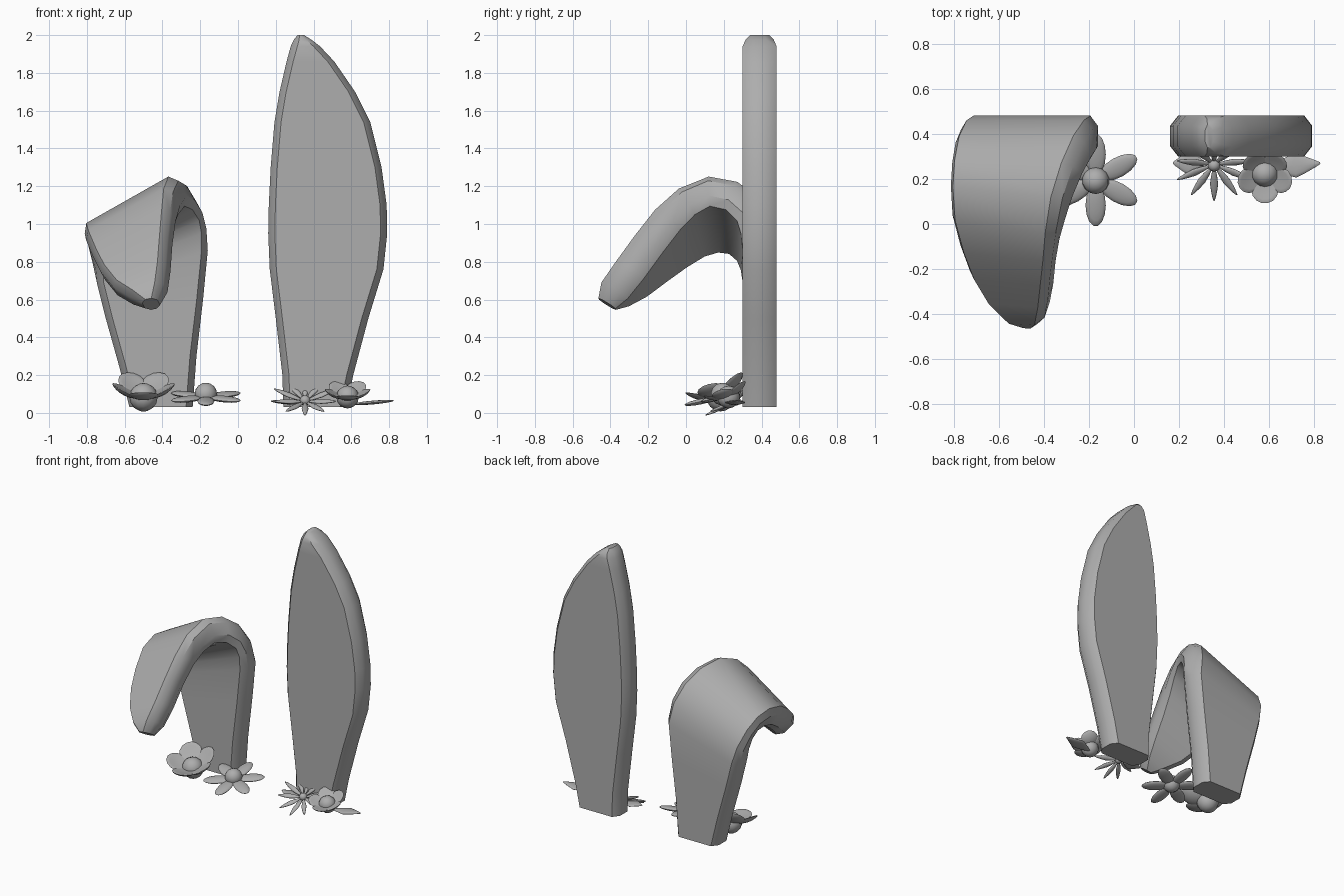
import bpy, bmesh, math
from mathutils import Vector, Matrix

cube = bpy.data.objects.get("Cube")
if cube:
    bpy.data.objects.remove(cube, do_unlink=True)

grey = bpy.data.materials.new("soft_grey")
grey.use_nodes = True
grey.diffuse_color = (0.42, 0.42, 0.42, 1)
grey.node_tree.nodes["Principled BSDF"].inputs["Base Color"].default_value = (0.42, 0.42, 0.42, 1)


def finish(bm, name, angle):
    bmesh.ops.recalc_face_normals(bm, faces=bm.faces)
    mesh = bpy.data.meshes.new(name)
    bm.to_mesh(mesh)
    bm.free()
    mesh.materials.append(grey)
    obj = bpy.data.objects.new(name, mesh)
    bpy.context.collection.objects.link(obj)
    bpy.ops.object.select_all(action="DESELECT")
    obj.select_set(True)
    bpy.context.view_layer.objects.active = obj
    bpy.ops.object.shade_smooth_by_angle(angle=math.radians(angle))
    return obj


# Ears: chamfered slab sections lofted between two edge paths
def loft_ear(name, stations, fold_up):
    """Each station: one edge, other edge, fold angle, half thickness."""
    bm = bmesh.new()
    rings = []
    for a, b, fold, half in stations:
        a, b = Vector(a), Vector(b)
        f = math.radians(fold)
        n = Vector((0, math.cos(f), 0)) + fold_up * math.sin(f)
        across = b - a
        rim = across.normalized() * min(0.035, across.length * 0.3)
        out, mid = n * half, n * half * 0.5
        ring = [a + mid, a + rim + out, b - rim + out, b + mid,
                b - mid, b - rim - out, a + rim - out, a - mid]
        rings.append([bm.verts.new(p) for p in ring])
    for r, s in zip(rings, rings[1:]):
        for i in range(8):
            j = (i + 1) % 8
            bm.faces.new((r[i], r[j], s[j], s[i]))
    bm.faces.new(rings[0])
    bm.faces.new(rings[-1])
    return finish(bm, name, 38)


# Upright ear: height, inner edge, outer edge
outline = [(0.03, 0.24, 0.575), (0.2, 0.235, 0.61), (0.5, 0.2, 0.69), (0.76, 0.168, 0.77),
           (0.95, 0.16, 0.79), (1.1, 0.163, 0.787), (1.3, 0.173, 0.76), (1.54, 0.193, 0.70),
           (1.7, 0.22, 0.62), (1.86, 0.257, 0.51), (1.94, 0.279, 0.435)]
stations = [((x0, 0.39, z), (x1, 0.39, z), 0, 0.09) for z, x0, x1 in outline]
stations.append(((0.295, 0.39, 1.975), (0.39, 0.39, 1.975), 0, 0.075))
stations.append(((0.315, 0.39, 2.0), (0.35, 0.39, 2.0), 0, 0.05))
loft_ear("upright_ear", stations, Vector((0, 0, 1)))

# Floppy ear: rises, folds over a slanted crest and hangs forward
flop = [
    ((-0.575, 0.39, 0.03), (-0.24, 0.39, 0.03), 0, 0.09),
    ((-0.63, 0.39, 0.25), (-0.22, 0.39, 0.3), 0, 0.09),
    ((-0.70, 0.39, 0.5), (-0.185, 0.39, 0.6), 0, 0.09),
    ((-0.745, 0.39, 0.68), (-0.16, 0.39, 0.86), 0, 0.09),
    ((-0.76, 0.375, 0.77), (-0.175, 0.375, 0.99), 20, 0.09),
    ((-0.775, 0.33, 0.85), (-0.205, 0.33, 1.09), 48, 0.09),
    ((-0.785, 0.26, 0.9), (-0.25, 0.24, 1.165), 70, 0.09),
    ((-0.79, 0.17, 0.91), (-0.295, 0.12, 1.19), 92, 0.09),
    ((-0.785, 0.06, 0.88), (-0.325, 0.0, 1.135), 118, 0.09),
    ((-0.755, -0.06, 0.805), (-0.345, -0.1, 1.04), 138, 0.09),
    ((-0.715, -0.17, 0.725), (-0.36, -0.2, 0.91), 145, 0.09),
    ((-0.65, -0.28, 0.645), (-0.37, -0.3, 0.77), 145, 0.09),
    ((-0.565, -0.37, 0.595), (-0.385, -0.38, 0.66), 145, 0.085),
    ((-0.5, -0.415, 0.568), (-0.42, -0.42, 0.585), 145, 0.055),
]
loft_ear("floppy_ear", flop, Vector((-0.48, 0, 0.87)))


# Flowers: flattened petals spun around a round middle
def add_blob(bm, matrix, segments=14, rings=8, cup=0.0, point=0.0):
    made = bmesh.ops.create_uvsphere(bm, u_segments=segments, v_segments=rings, radius=1)["verts"]
    for v in made:
        v.co.y *= 1 - point * abs(v.co.x)
        v.co.z += cup * (v.co.x ** 2 + v.co.y ** 2)
    bmesh.ops.transform(bm, matrix=matrix, verts=made)


def petal_matrix(spin, lift, inner, length, width, thick):
    return (Matrix.Rotation(math.radians(spin), 4, "Z")
            @ Matrix.Rotation(-math.radians(lift), 4, "Y")
            @ Matrix.Translation((inner + length / 2, 0, 0))
            @ Matrix.Diagonal((length / 2, width / 2, thick / 2, 1)))


def flower(name, place, tilt, count, inner, length, width, thick, lift, middle,
           start=-90, cup=0.0, point=0.0):
    bm = bmesh.new()
    for i in range(count):
        m = petal_matrix(start + 360 * i / count, lift, inner, length, width, thick)
        add_blob(bm, m, cup=cup, point=point)
    add_blob(bm, Matrix.Translation((0, 0, middle * 0.25)) @ Matrix.Scale(middle, 4))
    bmesh.ops.transform(bm, matrix=Matrix.Translation(place)
                        @ Matrix.Rotation(math.radians(tilt), 4, "X"), verts=bm.verts)
    return finish(bm, name, 60)


flower("cupped_flower_large", (-0.5, 0.19, 0.065), 20, 5, 0.03, 0.17, 0.16, 0.025, 28, 0.075,
       cup=1.2)
flower("cupped_flower_small", (0.58, 0.23, 0.07), 20, 5, 0.02, 0.12, 0.12, 0.02, 24, 0.06,
       cup=1.0)
flower("six_petal_flower", (-0.17, 0.195, 0.085), 12, 6, 0.02, 0.19, 0.09, 0.03, 0, 0.06)
flower("star_flower", (0.355, 0.265, 0.06), 38, 10, 0.01, 0.17, 0.036, 0.018, 14, 0.028,
       point=0.4)

# Pointed leaves beside the flowers
for label, place, spin, length in (("right", (0.6, 0.25, 0.045), 5, 0.23),
                                   ("left", (0.32, 0.27, 0.05), 180, 0.15)):
    bm = bmesh.new()
    add_blob(bm, Matrix.Translation(place) @ petal_matrix(spin, 5, 0, length, 0.11, 0.02),
             point=0.7)
    finish(bm, "leaf_" + label, 60)
